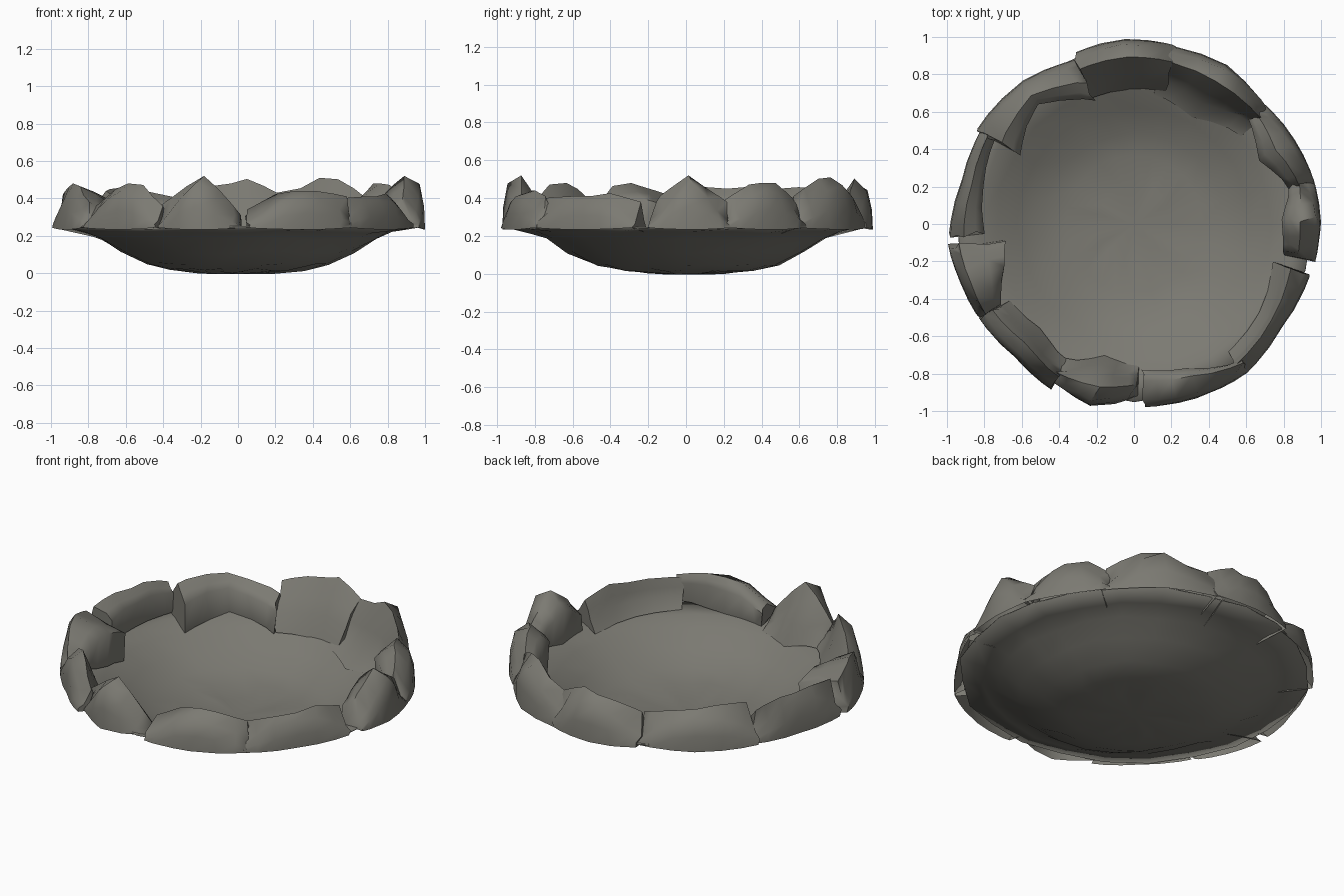
import bpy, bmesh, math, random
from mathutils import Vector

random.seed(4)
if "Cube" in bpy.data.objects:
    bpy.data.objects.remove(bpy.data.objects["Cube"])

stone = bpy.data.materials.new("warm_grey_stone")
stone.use_nodes = True
COLOUR = (0.2, 0.195, 0.17, 1)
stone.diffuse_color = COLOUR
stone.node_tree.nodes["Principled BSDF"].inputs["Base Color"].default_value = COLOUR

# Radius and height of the dish, from the centre outwards
PROFILE = [(0.2, 0.012), (0.37, 0.027), (0.49, 0.057), (0.62, 0.12),
           (0.74, 0.19), (0.83, 0.228), (0.95, 0.25)]


def polar(r, deg, z):
    a = math.radians(deg)
    return Vector((r * math.cos(a), r * math.sin(a), z))


def dish_height(r):
    for (r0, z0), (r1, z1) in zip(PROFILE, PROFILE[1:]):
        if r <= r1:
            return z0 + (z1 - z0) * (r - r0) / (r1 - r0)
    return PROFILE[-1][1]


def finish(bm, name, angle):
    bmesh.ops.recalc_face_normals(bm, faces=bm.faces)
    mesh = bpy.data.meshes.new(name)
    bm.to_mesh(mesh)
    bm.free()
    mesh.materials.append(stone)
    ob = bpy.data.objects.new(name, mesh)
    bpy.context.collection.objects.link(ob)
    bpy.ops.object.select_all(action='DESELECT')
    ob.select_set(True)
    bpy.context.view_layer.objects.active = ob
    bpy.ops.object.shade_smooth_by_angle(angle=math.radians(angle))
    return ob


def sample(values, t):
    """Linear interpolation along an evenly spaced list."""
    x = t * (len(values) - 1)
    i = min(int(x), len(values) - 2)
    return values[i] + (values[i + 1] - values[i]) * (x - i)


# Shallow dish: a revolved profile with a little unevenness
def dish():
    sides = 24
    bm = bmesh.new()
    centre = bm.verts.new((0, 0, 0.003))
    rings = []
    for r, z in PROFILE:
        rings.append([bm.verts.new(polar(
            r * random.uniform(0.98, 1.01), 360 * i / sides,
            z + random.uniform(-0.008, 0.008))) for i in range(sides)])
    for i in range(sides):
        j = (i + 1) % sides
        bm.faces.new((centre, rings[0][i], rings[0][j]))
        for a, b in zip(rings, rings[1:]):
            bm.faces.new((a[i], b[i], b[j], a[j]))
    ob = finish(bm, "dish", 60)
    shell = ob.modifiers.new("thickness", 'SOLIDIFY')
    shell.thickness = 0.008
    shell.offset = -1


# Rim rock: an open-bottomed section swept along an arc, with capped ends.
# A high lip gives a block with a steep inner face, a low lip a smooth ramp.
def rim_rock(name, start, end, outer, inner, heights, lean, lip):
    bm = bmesh.new()
    stations = (0, 0.12, 0.3, 0.5, 0.7, 0.88, 1)
    shoulder = (0.3, 0.55, 0.75, 0.85, 0.75, 0.55, 0.3)
    sections = []
    for t, s in zip(stations, shoulder):
        deg = start + (end - start) * t
        ro, ri, h = sample(outer, t), sample(inner, t), sample(heights, t)
        base = 0.25 - 0.02 * s
        rise = h - base
        crest = ro - 0.03 + (ri - ro + 0.03) * lean
        foot_r = ri + 0.02 - 0.2 * (0.75 - lip)
        foot = dish_height(foot_r) + 0.01
        section = [
            (ro, base),
            (ro - 0.005, base + rise * s * 0.5),
            (ro - 0.025 - 0.02 * (1 - s), base + rise * s),
            (crest, h),
            (crest + (ri - crest) * 0.6, foot + (h - foot) * (0.45 + lip * 0.55)),
            (ri, foot + (h - foot) * lip),
            (foot_r, foot)]
        sections.append([bm.verts.new(polar(
            r, deg + random.uniform(-1, 1), z)) for r, z in section])
    for a, b in zip(sections, sections[1:]):
        for i in range(len(a) - 1):
            bm.faces.new((a[i], b[i], b[i + 1], a[i + 1]))
    bm.faces.new(sections[0])
    bm.faces.new(sections[-1])
    finish(bm, name, 65)


dish()

BLOCK, SLOPE, RAMP = 0.7, 0.4, 0.2

# Name, arc, outer radii, inner radii, crest heights, inward lean, lip
rim_rock("left_rock", -11, 13.5, (0.99, 1.0, 0.99), (0.81, 0.79, 0.85),
         (0.38, 0.45, 0.52, 0.44, 0.38), 0.45, BLOCK)
rim_rock("left_back_rock", 13, 41.5, (0.99, 0.97, 0.95), (0.85, 0.75, 0.83),
         (0.38, 0.47, 0.48, 0.48, 0.38), 0.45, BLOCK)
rim_rock("back_left_rock", 40, 81, (0.94, 0.985, 0.97), (0.83, 0.74, 0.79),
         (0.41, 0.5, 0.51, 0.44, 0.42), 0.35, RAMP)
rim_rock("back_rock", 77, 109, (0.98, 0.99, 0.97), (0.78, 0.77, 0.76),
         (0.43, 0.51, 0.48, 0.46, 0.42), 0.35, SLOPE)
rim_rock("back_right_rock", 108, 149, (0.93, 0.97, 0.98), (0.69, 0.82, 0.71),
         (0.38, 0.42, 0.45, 0.46, 0.44), 0.5, BLOCK)
rim_rock("right_back_rock", 149, 183.5, (0.96, 0.95, 0.99), (0.87, 0.83, 0.8),
         (0.42, 0.46, 0.45, 0.46, 0.44), 0.3, BLOCK)
rim_rock("right_rock", 187, 211, (1.0, 0.98, 0.97), (0.69, 0.73, 0.83),
         (0.42, 0.46, 0.48, 0.46, 0.38), 0.1, BLOCK)
rim_rock("right_front_rock", 212, 243.5, (0.97, 0.955, 0.99), (0.83, 0.8, 0.86),
         (0.36, 0.44, 0.48, 0.47, 0.36), 0.5, SLOPE)
rim_rock("front_right_rock", 243, 271.5, (0.95, 1.0, 0.92), (0.86, 0.77, 0.81),
         (0.36, 0.45, 0.52, 0.43, 0.31), 0.4, SLOPE)
rim_rock("front_rock", 273, 308, (0.98, 0.99, 1.0), (0.78, 0.82, 0.93),
         (0.34, 0.42, 0.44, 0.44, 0.41), 0.65, BLOCK)
rim_rock("left_front_rock", 306, 344, (1.0, 0.965, 0.98), (0.9, 0.87, 0.82),
         (0.4, 0.41, 0.41, 0.43, 0.38), 0.6, SLOPE)
